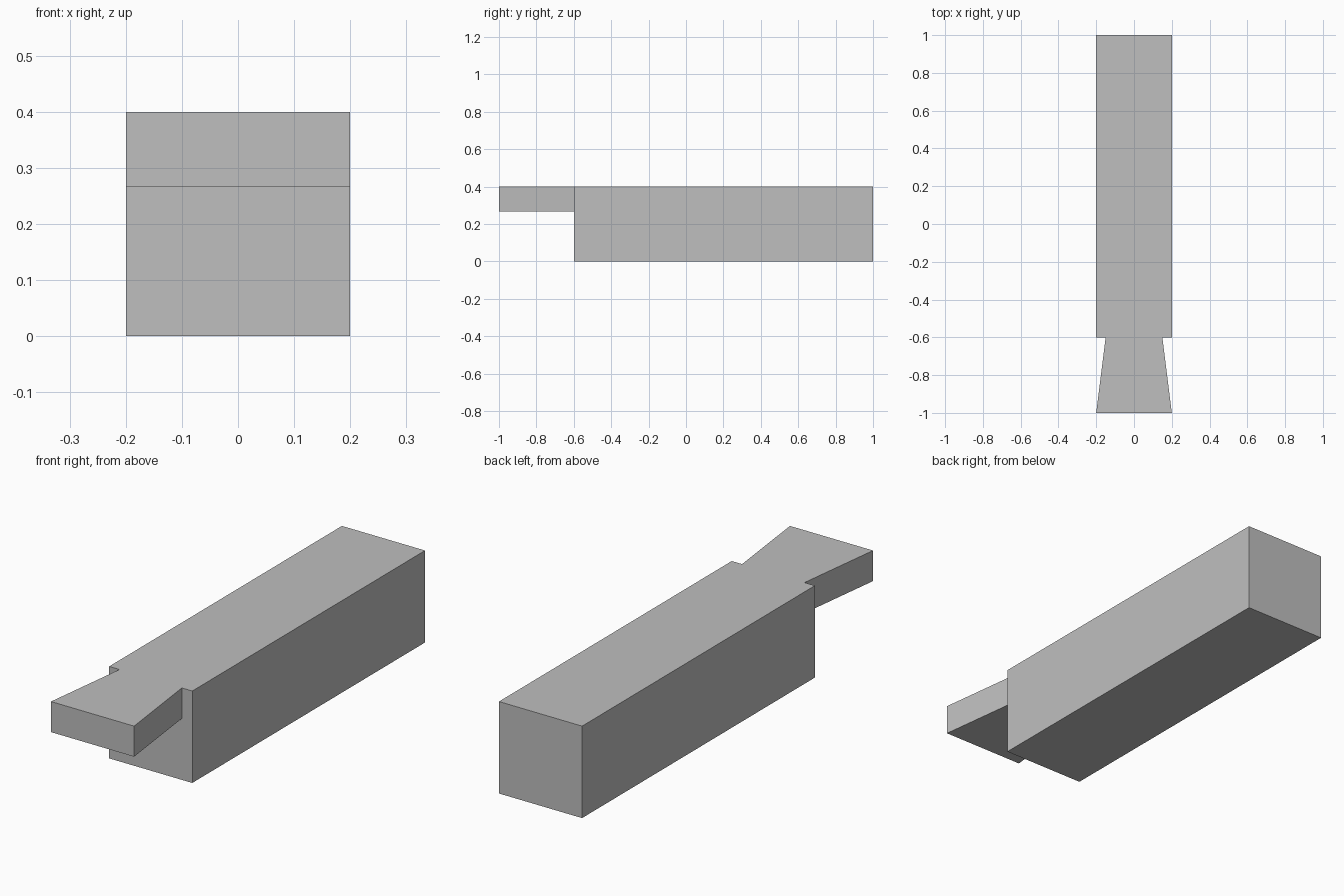
import bpy
import bmesh

default = bpy.data.objects.get("Cube")
if default:
    bpy.data.objects.remove(default, do_unlink=True)

# Plain grey finish
grey = bpy.data.materials.new("plain_grey")
grey.use_nodes = True
colour = (0.52, 0.52, 0.52, 1)
grey.diffuse_color = colour
grey.node_tree.nodes["Principled BSDF"].inputs["Base Color"].default_value = colour

# Half outline: beam from the back, narrow neck, flared tongue at the front
BACK, SHOULDER, FRONT = 1.0, -0.6, -1.0
HALF, NECK = 0.2, 0.15
TOP, TONGUE_BASE = 0.4, 0.267


def prism(name, outline, bottom, top):
    """Extrude a plan outline upwards into a solid."""
    bm = bmesh.new()
    base = bm.faces.new([bm.verts.new((x, y, bottom)) for x, y in outline])
    result = bmesh.ops.extrude_face_region(bm, geom=[base], use_keep_orig=True)
    raised = [g for g in result["geom"] if isinstance(g, bmesh.types.BMVert)]
    bmesh.ops.translate(bm, verts=raised, vec=(0, 0, top - bottom))
    bmesh.ops.recalc_face_normals(bm, faces=bm.faces)
    mesh = bpy.data.meshes.new(name)
    bm.to_mesh(mesh)
    bm.free()
    mesh.materials.append(grey)
    obj = bpy.data.objects.new(name, mesh)
    bpy.context.collection.objects.link(obj)
    return obj


def symmetric(front_half, front_y, back_half, back_y):
    return [(-front_half, front_y), (front_half, front_y),
            (back_half, back_y), (-back_half, back_y)]


# Square beam
prism("beam", symmetric(HALF, SHOULDER, HALF, BACK), 0, TOP)

# Dovetail tongue, flush with the beam top
prism("dovetail_tongue", symmetric(HALF, FRONT, NECK, SHOULDER), TONGUE_BASE, TOP)
